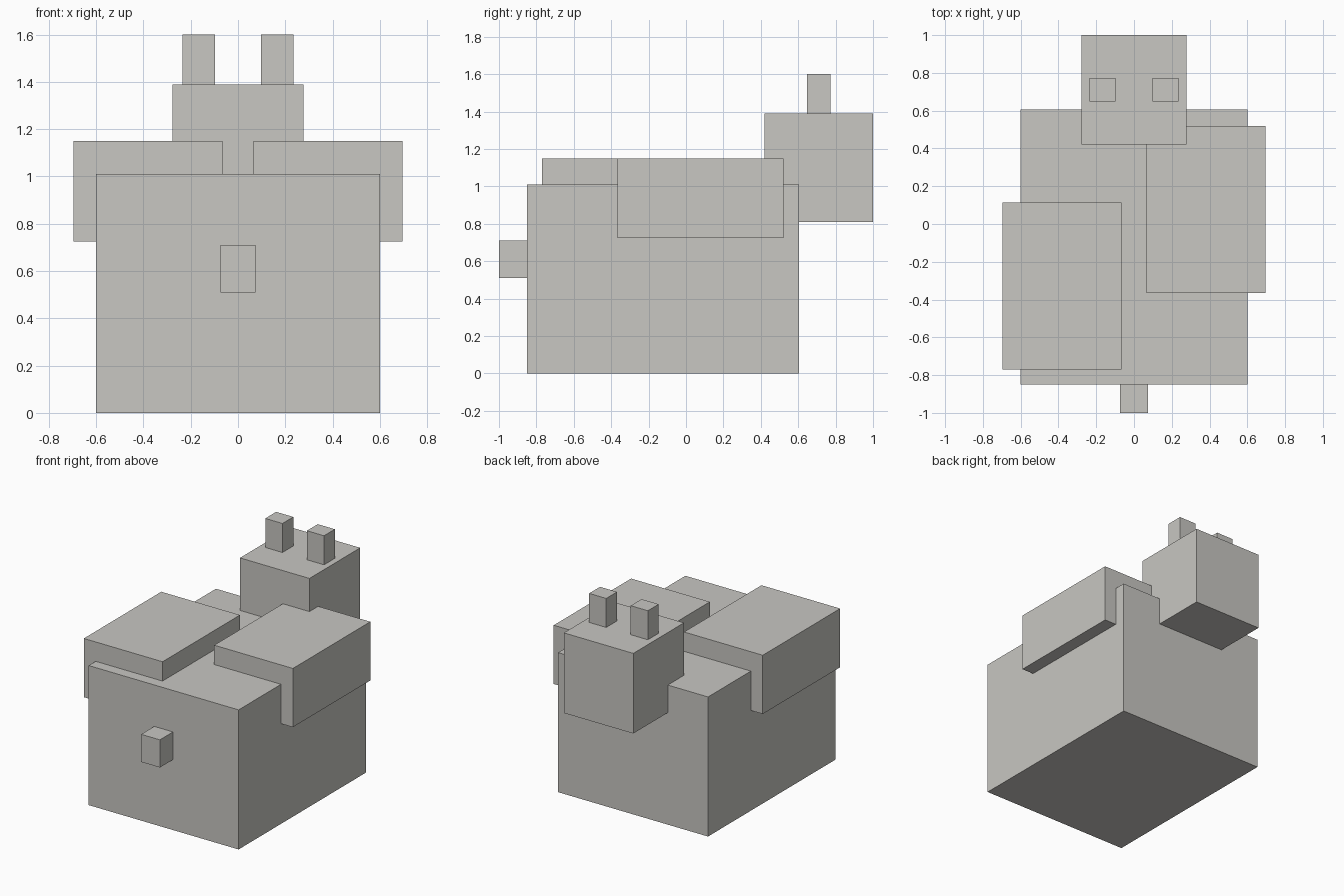
import bpy

# Remove the default cube
default = bpy.data.objects.get("Cube")
if default:
    bpy.data.objects.remove(default, do_unlink=True)

# Single warm grey material
COLOUR = (0.58, 0.57, 0.54, 1.0)
grey = bpy.data.materials.new("warm_grey")
grey.use_nodes = True
grey.diffuse_color = COLOUR
grey.node_tree.nodes["Principled BSDF"].inputs["Base Color"].default_value = COLOUR


def box(name, x, y, z):
    """Add a box spanning the given (low, high) range on each axis."""
    spans = (x, y, z)
    bpy.ops.mesh.primitive_cube_add(size=1, location=[(a + b) / 2 for a, b in spans])
    obj = bpy.context.object
    obj.name = obj.data.name = name
    obj.scale = [b - a for a, b in spans]
    bpy.ops.object.transform_apply(location=False, rotation=False, scale=True)
    obj.data.materials.append(grey)
    return obj


# Body and tail
box("body", (-0.6, 0.6), (-0.85, 0.605), (0, 1.01))
box("tail", (-0.075, 0.075), (-1.0, -0.85), (0.51, 0.71))

# Head
box("head", (-0.278, 0.278), (0.42, 1.0), (0.81, 1.39))

# Paired ears, and staggered slabs over the back
for side, sign, slab_y in (("left", 1, -0.365), ("right", -1, -0.77)):
    box(side + "_ear", sorted((sign * 0.098, sign * 0.235)), (0.648, 0.772), (1.39, 1.6))
    box(side + "_back_slab", sorted((sign * 0.065, sign * 0.695)),
        (slab_y, slab_y + 0.885), (0.725, 1.15))
